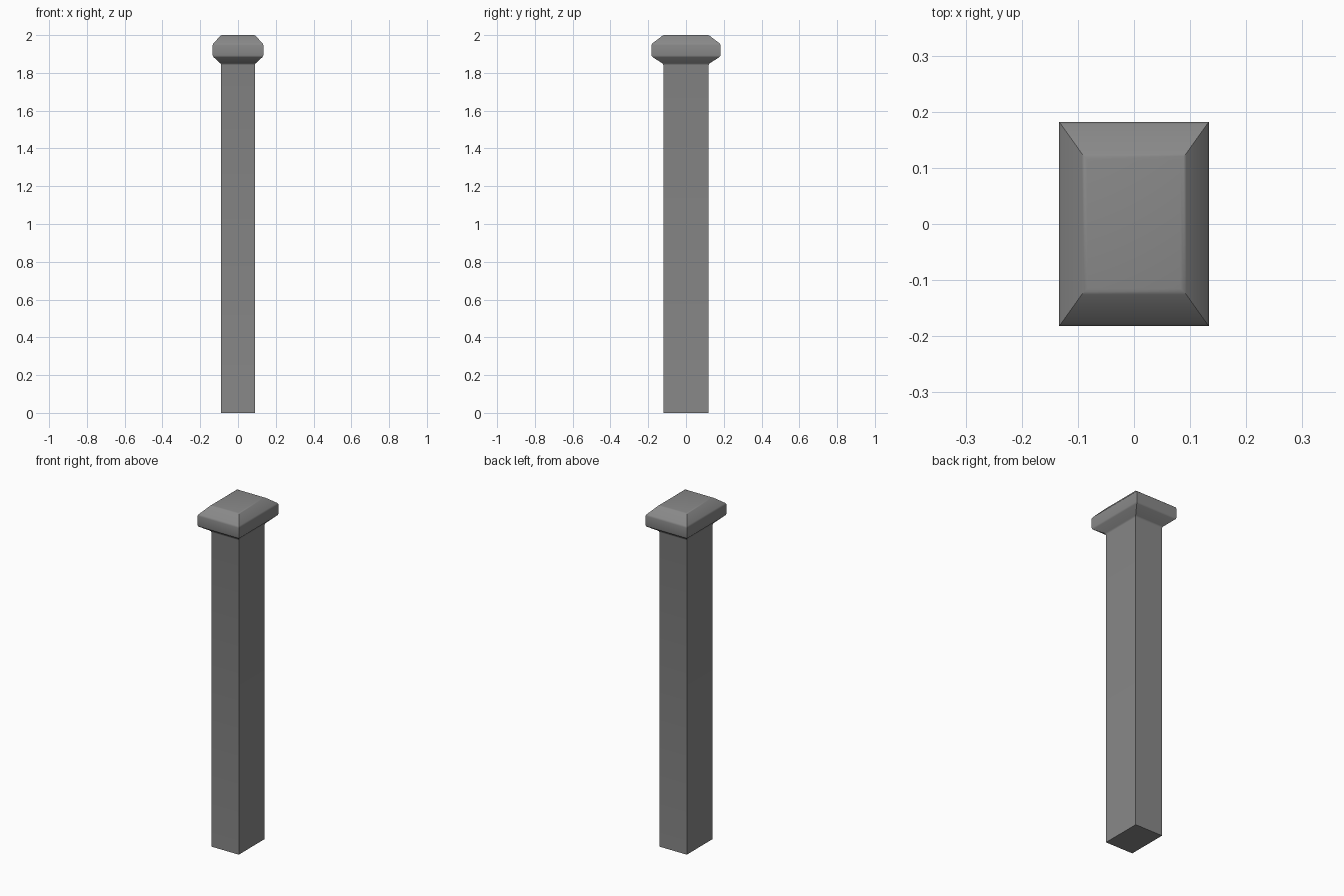
import bpy, bmesh

if "Cube" in bpy.data.objects:
    bpy.data.objects.remove(bpy.data.objects["Cube"])


def lofted_box(name, rings, bevel):
    """Stack rectangular rings (half_x, half_y, z) into a closed solid with tiny softened edges."""
    bm = bmesh.new()
    loops = []
    for hx, hy, z in rings:
        loops.append([bm.verts.new((sx * hx, sy * hy, z))
                      for sx, sy in ((-1, -1), (1, -1), (1, 1), (-1, 1))])
    for low, high in zip(loops, loops[1:]):
        for i in range(4):
            j = (i + 1) % 4
            bm.faces.new((low[i], low[j], high[j], high[i]))
    bm.faces.new(loops[0][::-1])
    bm.faces.new(loops[-1])
    # Soften only the horizontal edges of the flare, band and top
    edges = [e for e in bm.edges
             if abs(e.verts[0].co.z - e.verts[1].co.z) < 1e-5 and e.verts[0].co.z > 1]
    bmesh.ops.bevel(bm, geom=edges, offset=bevel, segments=2, profile=0.5, affect='EDGES')
    mesh = bpy.data.meshes.new(name)
    bm.to_mesh(mesh)
    bm.free()
    obj = bpy.data.objects.new(name, mesh)
    bpy.context.collection.objects.link(obj)
    return obj


# Post: straight shaft flaring into a band, then a chamfered flat top
post = lofted_box("post_with_cap", [
    (0.089, 0.12, 0.0),
    (0.089, 0.12, 1.847),
    (0.134, 0.182, 1.887),
    (0.134, 0.182, 1.953),
    (0.089, 0.121, 2.0),
], 0.006)

# Dark grey finish
dark = bpy.data.materials.new("dark_grey")
dark.diffuse_color = (0.25, 0.25, 0.25, 1)
dark.use_nodes = True
dark.node_tree.nodes["Principled BSDF"].inputs["Base Color"].default_value = dark.diffuse_color
post.data.materials.append(dark)

# Smooth the softened edges, keep the corners crisp
bpy.context.view_layer.objects.active = post
post.select_set(True)
bpy.ops.object.shade_smooth_by_angle(angle=0.6)
